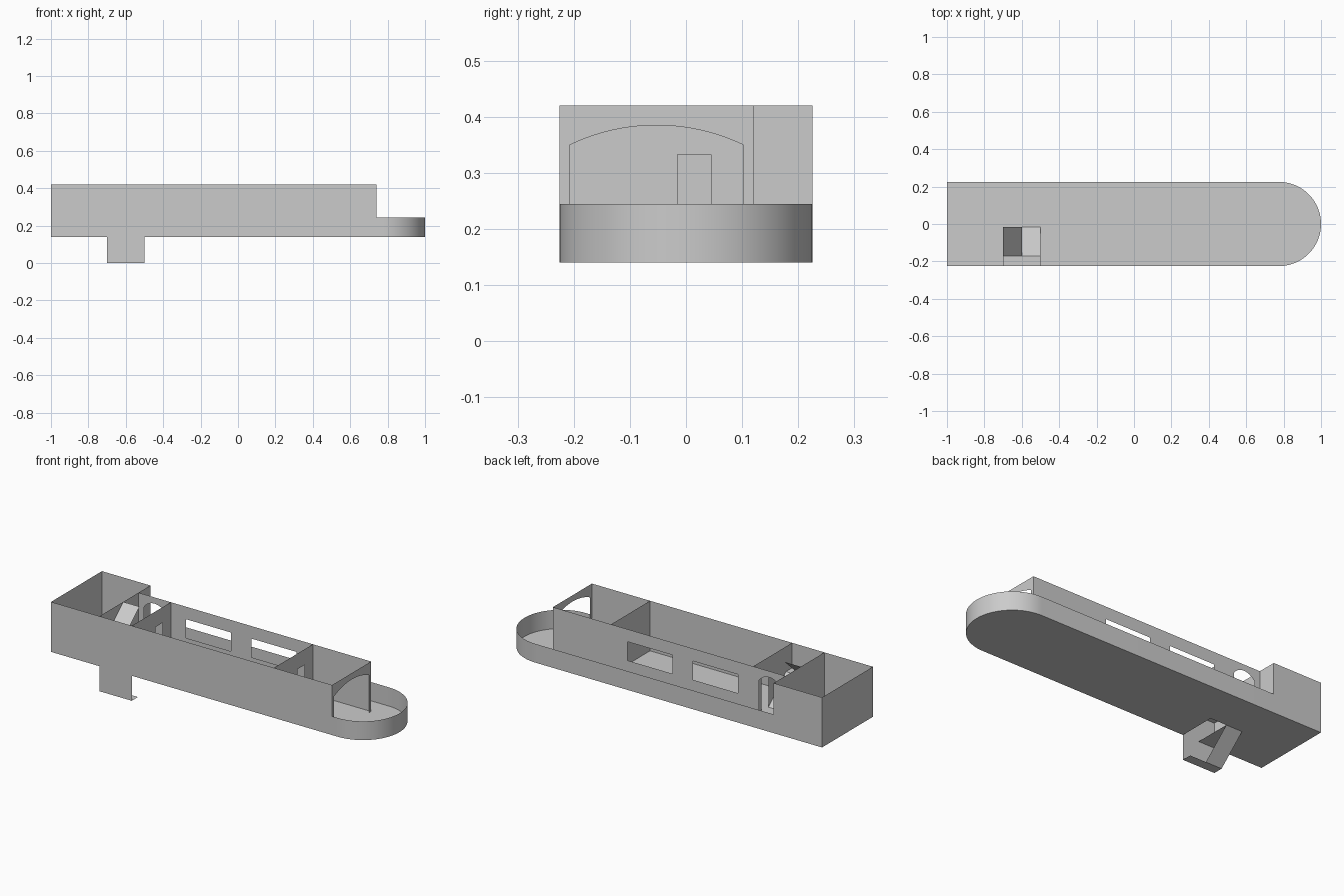
import bpy, bmesh
from math import sin, cos, pi
from mathutils import Matrix

if "Cube" in bpy.data.objects:
    bpy.data.objects.remove(bpy.data.objects["Cube"])

W, IN = 0.225, 0.12                    # half beam, inner cabin wall
FLOOR, RAIL, TOP = 0.14, 0.245, 0.42   # heights
BOW = 0.74                             # end of cabin

# Planes: flat (u, v) profile -> world
PLANES = {
    'X': Matrix(((0, 0, 1), (1, 0, 0), (0, 1, 0))),
    'Y': Matrix(((1, 0, 0), (0, 0, -1), (0, 1, 0))),
    'Z': Matrix.Identity(3),
}


def panel(name, plane, at, *loops):
    """Thin flat panel from an outline plus optional hole loops."""
    cu = bpy.data.curves.new(name, 'CURVE')
    cu.dimensions, cu.fill_mode = '2D', 'BOTH'
    for pts in loops:
        sp = cu.splines.new('POLY')
        sp.points.add(len(pts) - 1)
        for p, (u, v) in zip(sp.points, pts):
            p.co = (u, v, 0, 1)
        sp.use_cyclic_u = True
    ob = bpy.data.objects.new(name, cu)
    bpy.context.collection.objects.link(ob)
    bpy.ops.object.select_all(action='DESELECT')
    ob.select_set(True)
    bpy.context.view_layer.objects.active = ob
    bpy.ops.object.convert(target='MESH')
    ob = bpy.context.object
    m = PLANES[plane]
    for v in ob.data.vertices:
        v.co.z = at if plane != 'Y' else -at
        v.co = m @ v.co
    return ob


def strip(name, low, high):
    """Ruled surface between two point lists."""
    bm = bmesh.new()
    a = [bm.verts.new(p) for p in low]
    b = [bm.verts.new(p) for p in high]
    for i in range(len(a) - 1):
        bm.faces.new((a[i], a[i + 1], b[i + 1], b[i]))
    me = bpy.data.meshes.new(name)
    bm.to_mesh(me)
    bm.free()
    ob = bpy.data.objects.new(name, me)
    bpy.context.collection.objects.link(ob)
    return ob


def rect(u0, u1, v0, v1):
    return [(u0, v0), (u1, v0), (u1, v1), (u0, v1)]


def doorway(u0, u1, spring, rise=0.0, n=16):
    """Floor-standing opening, listed from u0 to u1; arched if rise > 0."""
    top = [(u0, spring), (u1, spring)]
    if rise:
        c, h = (u0 + u1) / 2, (u1 - u0) / 2
        r = (h * h + rise * rise) / (2 * rise)
        top = []
        for i in range(n + 1):
            d = -h + 2 * h * i / n
            top.append((c + d, spring + rise - r + (r * r - d * d) ** 0.5))
    return [(u0, FLOOR)] + top + [(u1, FLOOR)]


def wall(u0, u1, opening=()):
    return [(u0, FLOOR), *opening, (u1, FLOOR), (u1, TOP), (u0, TOP)]


# Floor with rounded bow and stairwell opening
arc = [(1 - W + W * cos(t), W * sin(t))
       for t in (-pi / 2 + pi * i / 40 for i in range(41))]
ST0, ST1, STM = -0.7, -0.5, -0.6
SY0, SY1 = -0.17, -0.015
panel("floor", 'Z', FLOOR,
      [(-1, -W), (STM, -W), (STM, SY1), (ST1, SY1), (ST1, -W)] + arc + [(-1, W)])

# Low rail around the bow and along the side walkway
path = [(BOW, -W)] + arc + [(ST0, W)]
rail = strip("bow_rail", [(x, y, FLOOR) for x, y in path],
             [(x, y, RAIL) for x, y in path])
bpy.ops.object.select_all(action='DESELECT')
rail.select_set(True)
bpy.context.view_layer.objects.active = rail
bpy.ops.object.shade_smooth_by_angle()

# Outer walls; the front one runs down to enclose the lower landing
panel("front_wall", 'Y', -W,
      [(-1, FLOOR), (ST0, FLOOR), (ST0, 0), (ST1, 0), (ST1, FLOOR),
       (BOW, FLOOR), (BOW, TOP), (-1, TOP)])
panel("stern_wall", 'X', -1, wall(-W, W))
panel("rear_side_wall", 'Y', W, wall(-1, ST0))

# Cabin wall with arched door and two windows
panel("cabin_side_wall", 'Y', IN,
      wall(ST0, BOW, doorway(-0.665, -0.535, 0.35, 0.035)),
      rect(-0.407, -0.128, RAIL, 0.35), rect(0.0, 0.278, RAIL, 0.35))

# Cross partitions and arched bow end
panel("stern_partition", 'X', ST0, wall(-W, W))
for name, x in (("stair_partition", ST1), ("bow_partition", 0.38)):
    panel(name, 'X', x, wall(-W, IN, doorway(-0.015, 0.045, 0.333)))
panel("bow_arch_wall", 'X', BOW,
      wall(-W, IN, doorway(-0.207, 0.102, 0.35, 0.035)))

# Switchback stairs: landings and sloped flights
for name, z in (("lower_landing", 0.0), ("upper_landing", 0.28)):
    panel(name, 'Z', z, rect(ST0, ST1, -W, SY0))
for name, x0, x1, z_front, z_back in (
        ("lower_flight", ST0, STM, 0.0, FLOOR),
        ("middle_flight", STM, ST1, 0.28, FLOOR),
        ("upper_flight", ST0, STM, 0.28, TOP)):
    strip(name, [(x0, SY0, z_front), (x1, SY0, z_front)],
          [(x0, SY1, z_back), (x1, SY1, z_back)])
